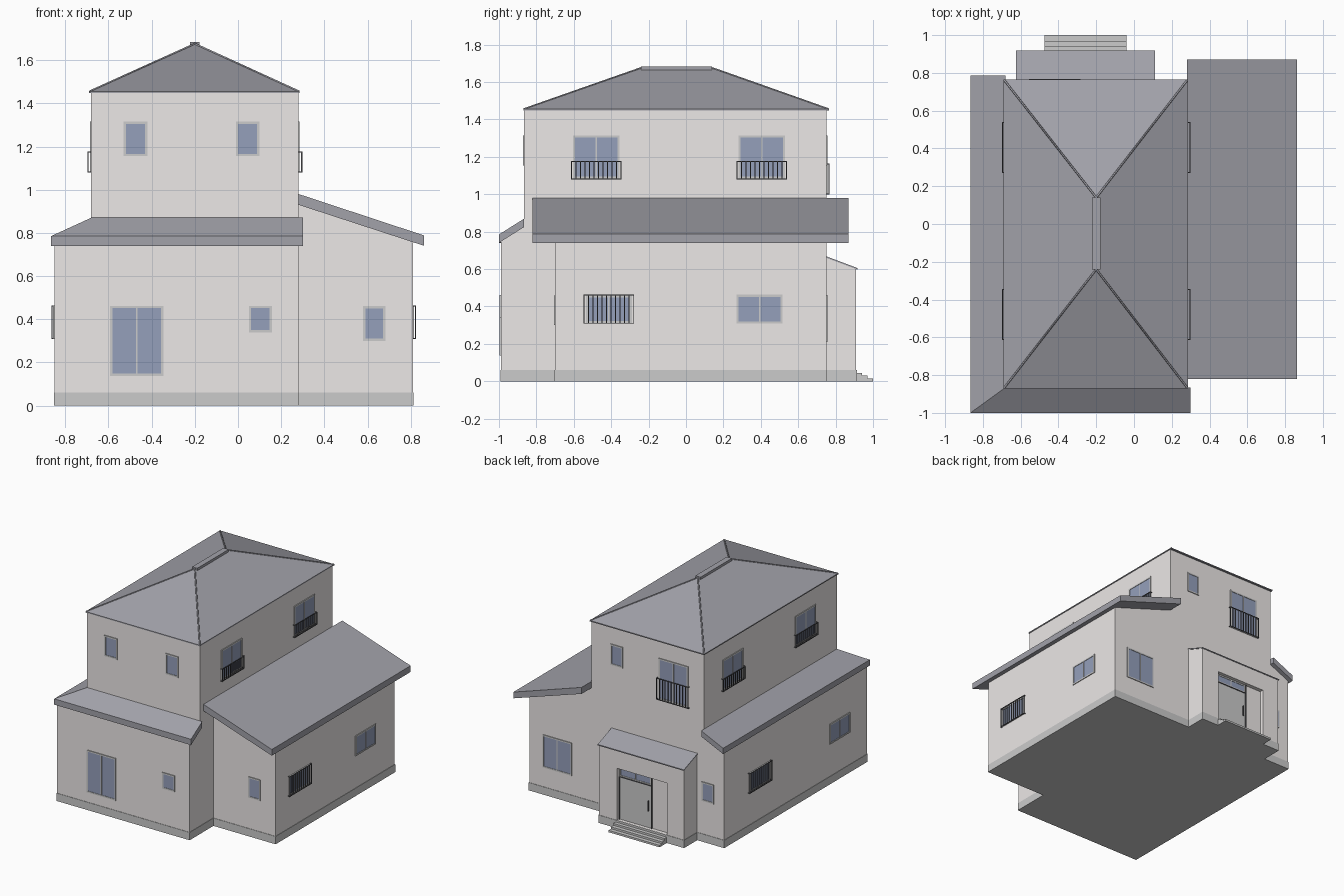
import bpy, bmesh
from mathutils import Vector

if "Cube" in bpy.data.objects:
    bpy.data.objects.remove(bpy.data.objects["Cube"])


def material(name, rgb):
    m = bpy.data.materials.new(name)
    m.diffuse_color = (*rgb, 1)
    m.use_nodes = True
    m.node_tree.nodes["Principled BSDF"].inputs["Base Color"].default_value = m.diffuse_color
    return m


WALL = material("wall_paint", (0.84, 0.81, 0.80))
ROOF = material("roof_slate", (0.36, 0.36, 0.40))
STONE = material("plinth_stone", (0.62, 0.62, 0.61))
FRAME = material("frame_grey", (0.60, 0.60, 0.60))
GLASS = material("glass_blue", (0.30, 0.35, 0.50))
METAL = material("dark_metal", (0.10, 0.10, 0.11))


def finish(name, bm, mat):
    bmesh.ops.recalc_face_normals(bm, faces=bm.faces[:])
    me = bpy.data.meshes.new(name)
    bm.to_mesh(me)
    bm.free()
    me.materials.append(mat)
    ob = bpy.data.objects.new(name, me)
    bpy.context.collection.objects.link(ob)
    return ob


def add_box(bm, a, b):
    lo = [min(p) for p in zip(a, b)]
    hi = [max(p) for p in zip(a, b)]
    vs = bmesh.ops.create_cube(bm, size=1)["verts"]
    for v in vs:
        v.co = [lo[i] + (v.co[i] + 0.5) * (hi[i] - lo[i]) for i in range(3)]


def boxes(name, pairs, mat):
    bm = bmesh.new()
    for a, b in pairs:
        add_box(bm, a, b)
    return finish(name, bm, mat)


def hull(name, points, mat):
    bm = bmesh.new()
    for p in points:
        bm.verts.new(p)
    bmesh.ops.convex_hull(bm, input=bm.verts[:])
    bmesh.ops.dissolve_limit(bm, angle_limit=0.01, verts=bm.verts[:], edges=bm.edges[:])
    return finish(name, bm, mat)


def rect(x0, x1, y0, y1, z):
    return [(x, y, z) for x in (x0, x1) for y in (y0, y1)]


def extrude(name, points, offset, mat):
    bm = bmesh.new()
    f = bm.faces.new([bm.verts.new(p) for p in points])
    r = bmesh.ops.extrude_face_region(bm, geom=[f])
    bmesh.ops.translate(bm, vec=offset,
                        verts=[g for g in r["geom"] if isinstance(g, bmesh.types.BMVert)])
    return finish(name, bm, mat)


# Plinth following the footprint, and entrance steps
foot = [(-.853, -.993), (.283, -.993), (.283, -.703), (.813, -.703), (.813, .753),
        (.108, .753), (.108, .913), (-.623, .913), (-.623, .753), (-.853, .753)]
extrude("plinth", [(x, y, 0) for x, y in foot], (0, 0, .06), STONE)
boxes("entrance_steps", [((-.475, .913, 0), (-.04, 1 - .03 * i, .015 * (i + 1)))
                         for i in range(3)], STONE)

# Walls
hull("lower_walls", rect(-.85, .28, -.99, .75, .06) + rect(-.85, .28, -.99, .75, .748)
     + rect(-.68, .28, -.865, .75, .83), WALL)
boxes("upper_walls", [((-.68, -.865, .83), (.28, .75, 1.447))], WALL)
extrude("side_wing_walls", [(.28, -.70, .06), (.81, -.70, .06), (.81, -.70, .757),
                            (.28, -.70, .93)], (0, 1.45, 0), WALL)
porch = extrude("porch_walls", [(-.62, .75, .06), (-.62, .91, .06), (-.62, .91, .60),
                                (-.62, .75, .66)], (.725, 0, 0), WALL)
cutter = boxes("porch_recess_cutter", [((-.475, .88, .061), (-.05, .95, .46))], WALL)
cutter.hide_render = True
cutter.hide_set(True)
cut = porch.modifiers.new("recess", "BOOLEAN")
cut.operation, cut.object, cut.solver = "DIFFERENCE", cutter, "EXACT"

# Hipped main roof with ridge and hip caps
RA, RB = Vector((-.2, -.24, 1.675)), Vector((-.2, .14, 1.675))
hull("main_roof", rect(-.69, .285, -.87, .765, 1.447) + rect(-.69, .285, -.87, .765, 1.455)
     + [RA, RB], ROOF)
boxes("ridge_cap", [((-.222, -.24, 1.665), (-.178, .14, 1.684))], ROOF)
cu = bpy.data.curves.new("hip_caps", "CURVE")
cu.dimensions = "3D"
cu.bevel_depth, cu.bevel_resolution = .005, 0
cu.materials.append(ROOF)
for x in (-.687, .282):
    for y, top in ((-.867, RA), (.762, RB)):
        s = cu.splines.new("POLY")
        s.points.add(1)
        s.points[0].co = (x, y, 1.455, 1)
        s.points[1].co = (*top, 1)
bpy.context.collection.objects.link(bpy.data.objects.new("hip_caps", cu))

# L-shaped skirt roof, mitred at the front left corner
bm = bmesh.new()
rings = []
for (ox, oy), (ix, iy) in [((-.866, .785), (-.68, .785)), ((-.866, -1), (-.68, -.865)),
                           ((.30, -1), (.30, -.865))]:
    rings.append([bm.verts.new(p) for p in ((ox, oy, .74), (ox, oy, .785),
                                            (ix, iy, .87), (ix, iy, .825))])
for r, s in zip(rings, rings[1:]):
    for i in range(4):
        j = (i + 1) % 4
        bm.faces.new((r[i], r[j], s[j], s[i]))
bm.faces.new(rings[0])
bm.faces.new(rings[-1])
finish("skirt_roof", bm, ROOF)

# Side wing lean-to roof and porch roof
extrude("side_wing_roof", [(.28, -.82, .93), (.862, -.82, .74), (.862, -.82, .788),
                           (.28, -.82, .98)], (0, 1.69, 0), ROOF)
extrude("porch_roof", [(-.625, .75, .66), (-.625, .918, .597), (-.625, .918, .605),
                       (-.625, .75, .668)], (.735, 0, 0), ROOF)


def placer(side, plane):
    """Maps (along wall, outward, height) to world space."""
    s = 1 if side in ("back", "right") else -1
    if side in ("front", "back"):
        return lambda u, o, z: (u, plane + s * o, z)
    return lambda u, o, z: (plane + s * o, u, z)


def window(name, side, plane, u0, u1, z0, z1, panes=1, t=.011):
    P = placer(side, plane)
    bars = [(u0, u1, z0, z0 + t), (u0, u1, z1 - t, z1),
            (u0, u0 + t, z0 + t, z1 - t), (u1 - t, u1, z0 + t, z1 - t)]
    for i in range(1, panes):
        m = u0 + (u1 - u0) * i / panes
        bars.append((m - t / 3, m + t / 3, z0 + t, z1 - t))
    boxes(name + "_frame", [(P(a, -.005, c), P(b, .006, d)) for a, b, c, d in bars], FRAME)
    boxes(name + "_glass", [(P(u0 + t, -.005, z0 + t), P(u1 - t, .003, z1 - t))], GLASS)


def railing(name, side, plane, u0, u1, z0, z1, out=.018, n=11, t=.005):
    P = placer(side, plane)
    parts = []
    for z in (z0, z1 - t):
        parts.append((P(u0, out - t, z), P(u1, out, z + t)))
        for u in (u0, u1 - t):
            parts.append((P(u, 0, z), P(u + t, out - t, z + t)))
    for i in range(n + 1):
        u = u0 + (u1 - u0 - t) * i / n
        parts.append((P(u, out - t, z0 + t), P(u + t, out, z1 - t)))
    boxes(name, parts, METAL)


# Front windows
window("front_upper_window_left", "front", -.865, -.53, -.42, 1.155, 1.315)
window("front_upper_window_right", "front", -.865, -.01, .10, 1.155, 1.315)
window("front_sliding_door", "front", -.99, -.592, -.345, .137, .462, 2)
window("front_small_window", "front", -.99, .05, .157, .338, .462)
window("wing_front_window", "front", -.70, .58, .683, .30, .46)

# Upper side windows with balconies
for side, plane in (("left", -.68), ("right", .28)):
    for tag, c in (("front", -.48), ("rear", .405)):
        n = f"{side}_upper_{tag}"
        window(n + "_window", side, plane, c - .125, c + .125, 1.085, 1.315, 2)
        railing(n + "_balcony", side, plane, c - .135, c + .135, 1.08, 1.177)

# Lower side windows, one with a security grille on each side
window("right_grille_window", "right", .81, -.535, -.29, .312, .46, 2)
railing("right_grille", "right", .81, -.547, -.277, .308, .463, .015)
window("right_rear_window", "right", .81, .27, .517, .308, .463, 2)
window("left_grille_window", "left", -.85, .195, .445, .312, .46, 2)
railing("left_grille", "left", -.85, .183, .457, .308, .463, .015)
window("left_front_window", "left", -.85, -.777, -.53, .308, .463, 2)

# Back windows and balcony
window("back_upper_tall_window", "back", .75, -.545, -.295, 1.0, 1.315, 2)
railing("back_balcony", "back", .75, -.557, -.283, .998, 1.165)
window("back_upper_small_window", "back", .75, .01, .115, 1.155, 1.315)
window("back_wing_window", "back", .75, .445, .695, .21, .462, 2)
window("back_small_window", "back", .75, -.765, -.663, .315, .462)

# Entrance door with transom
window("door_transom", "back", .88, -.325, -.052, .39, .458, 2)
boxes("entrance_door", [((-.325, .875, .062), (-.052, .886, .39))], FRAME)
boxes("door_trim", [((-.331, .875, .062), (-.325, .892, .458)),
                    ((-.060, .875, .062), (-.052, .892, .39)),
                    ((-.325, .875, .386), (-.060, .892, .392))], METAL)
boxes("door_handle", [((-.305, .886, .19), (-.299, .897, .27))], METAL)
